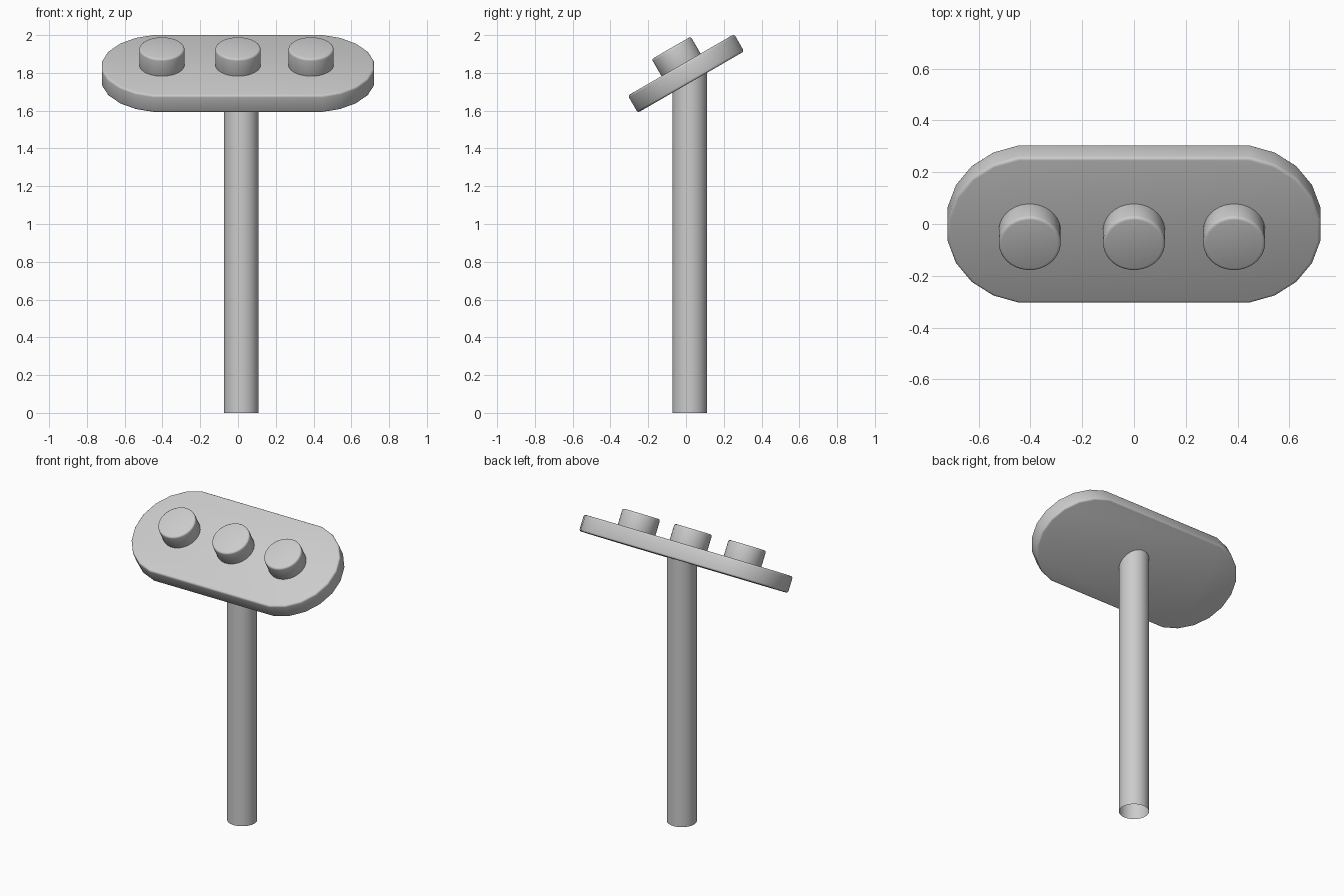
import bpy, bmesh, math
from mathutils import Matrix

cube = bpy.data.objects.get("Cube")
if cube:
    bpy.data.objects.remove(cube, do_unlink=True)

grey = bpy.data.materials.new("plain grey")
grey.use_nodes = True
GREY = (0.6, 0.6, 0.6, 1)
grey.diffuse_color = GREY
grey.node_tree.nodes["Principled BSDF"].inputs["Base Color"].default_value = GREY

TILT = Matrix.Translation((0, 0, 1.797)) @ Matrix.Rotation(math.radians(30), 4, "X")
HALF = 0.0525  # half the panel thickness


def prism(name, outline, z0, z1, matrix, bevel=0.0, open_bottom=False):
    """Extrude a flat outline from z0 to z1, with optional rounded rims."""
    bm = bmesh.new()
    base = bm.faces.new([bm.verts.new((x, y, z0)) for x, y in outline])
    top = bmesh.ops.extrude_face_region(bm, geom=[base], use_keep_orig=True)
    bmesh.ops.translate(bm, vec=(0, 0, z1 - z0),
                        verts=[v for v in top["geom"] if isinstance(v, bmesh.types.BMVert)])
    bmesh.ops.recalc_face_normals(bm, faces=bm.faces)
    if bevel:
        rims = [e for e in bm.edges if abs(e.verts[0].co.z - e.verts[1].co.z) < 1e-5]
        bmesh.ops.bevel(bm, geom=rims, offset=bevel, segments=3, profile=0.5, affect="EDGES")
    if open_bottom:
        bm.normal_update()
        bmesh.ops.delete(bm, geom=[f for f in bm.faces if f.normal.z < -0.9], context="FACES_ONLY")
    mesh = bpy.data.meshes.new(name)
    bm.to_mesh(mesh)
    bm.free()
    mesh.materials.append(grey)
    obj = bpy.data.objects.new(name, mesh)
    bpy.context.collection.objects.link(obj)
    obj.matrix_world = matrix
    bpy.ops.object.select_all(action="DESELECT")
    obj.select_set(True)
    bpy.context.view_layer.objects.active = obj
    bpy.ops.object.shade_smooth_by_angle(angle=math.radians(35))
    return obj


def ring(radius, sides, stretch=0.0):
    """Circle outline whose two halves are pulled apart along x."""
    points = []
    for i in range(sides):
        a = 2 * math.pi * (i + 0.5) / sides
        shift = math.copysign(stretch, math.cos(a))
        points.append((radius * math.cos(a) + shift, radius * math.sin(a)))
    return points


# Upright post, open at the foot
prism("post", ring(0.092, 32), 0, 1.8, Matrix.Translation((0.017, 0.02, 0)), open_bottom=True)

# Tilted panel with rounded ends
prism("panel", ring(0.329, 20, 0.395), -HALF, HALF, TILT, bevel=0.012)

# Row of round buttons on the panel
for name, x in (("right_button", -0.403), ("middle_button", 0), ("left_button", 0.387)):
    prism(name, ring(0.12, 32), HALF - 0.02, HALF + 0.104,
          TILT @ Matrix.Translation((x, 0, 0)), bevel=0.012)
